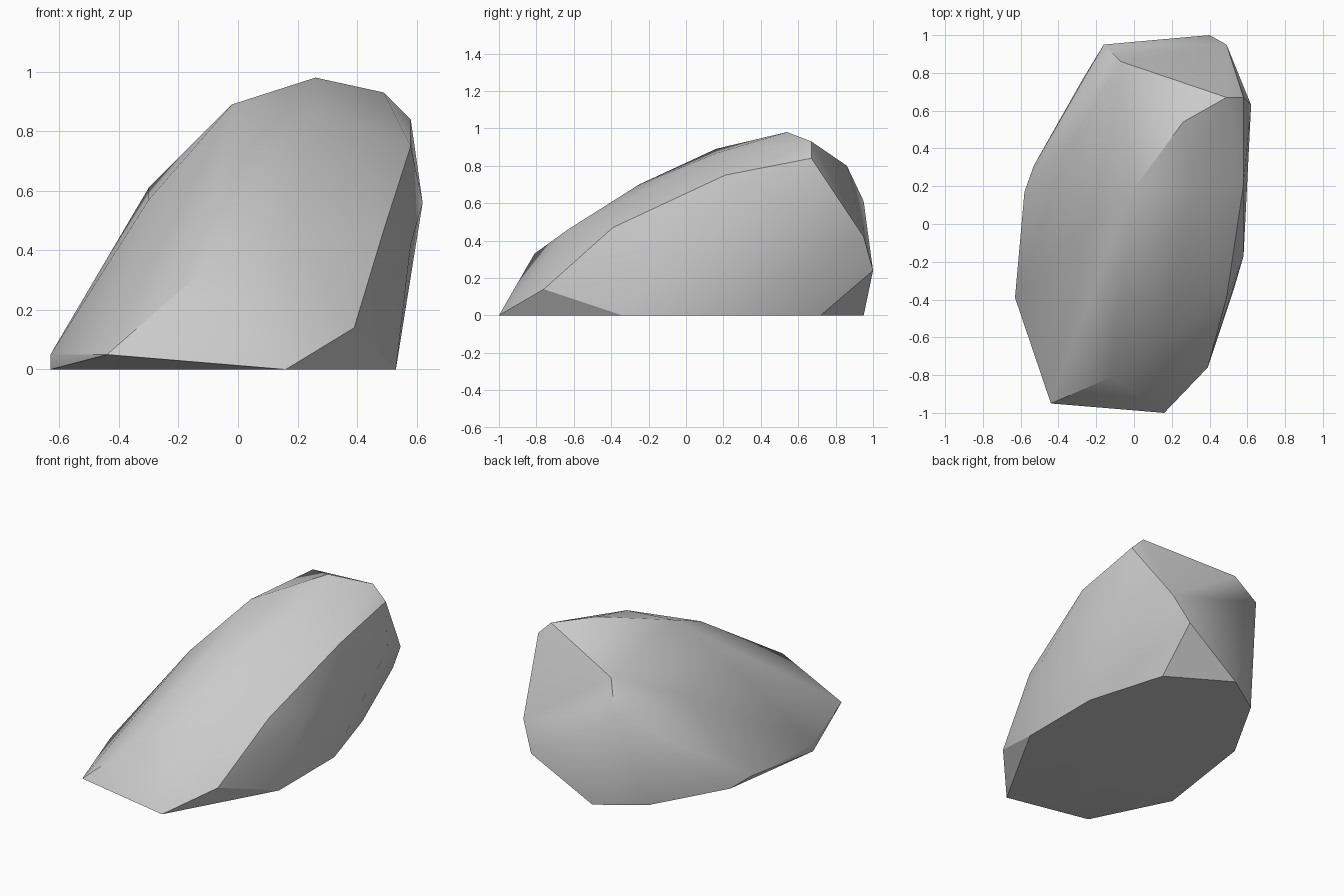
import bpy
import bmesh
from mathutils import Vector
from math import radians

default_cube = bpy.data.objects.get("Cube")
if default_cube:
    bpy.data.objects.remove(default_cube, do_unlink=True)

# Facet corners in hundredths of a unit, grouped by where they sit on the rock
base_outline = [(16, -100, 0), (-63, -39, 0), (-53, 31, 0), (-27, 77, 0),
                (0, 95, 0), (38, 72, 0), (53, 22, 0), (53, -34, 0)]
lower_rim = [(-44, -95, 5), (-63, -39, 5), (-58, 17, 4), (39, -76, 14), (40, 100, 24)]
left_flank = [(49, -39, 47), (58, -17, 42), (62, 63, 56), (58, 21, 75), (58, 67, 84)]
right_flank = [(-30, -6, 57), (-30, 49, 61)]
back_end = [(49, 95, 42), (-16, 95, 61), (-7, 86, 80)]
ridge = [(-12, -81, 33), (16, -63, 46), (7, -25, 70), (30, 17, 87),
         (-2, 16, 89), (26, 54, 98), (49, 67, 93)]


def make_material(name, color):
    material = bpy.data.materials.new(name)
    material.use_nodes = True
    material.diffuse_color = color
    shader = material.node_tree.nodes["Principled BSDF"]
    shader.inputs["Base Color"].default_value = color
    shader.inputs["Roughness"].default_value = 0.9
    return material


def hull_object(name, corners, material):
    """Wrap a tight convex skin around the corners."""
    bm = bmesh.new()
    for corner in corners:
        bm.verts.new(Vector(corner) / 100)
    bmesh.ops.convex_hull(bm, input=bm.verts[:])
    loose = [v for v in bm.verts if not v.link_faces]
    bmesh.ops.delete(bm, geom=loose, context="VERTS")
    # Merge the flat underside into one face
    bmesh.ops.dissolve_limit(bm, angle_limit=radians(0.5),
                             verts=bm.verts[:], edges=bm.edges[:])
    bmesh.ops.recalc_face_normals(bm, faces=bm.faces[:])
    mesh = bpy.data.meshes.new(name)
    bm.to_mesh(mesh)
    bm.free()
    mesh.materials.append(material)
    obj = bpy.data.objects.new(name, mesh)
    bpy.context.collection.objects.link(obj)
    return obj


# Boulder
stone = make_material("grey stone", (0.6, 0.6, 0.6, 1))
corners = base_outline + lower_rim + left_flank + right_flank + back_end + ridge
boulder = hull_object("boulder", corners, stone)

# Soft facets, crisp main edges
bpy.ops.object.select_all(action="DESELECT")
boulder.select_set(True)
bpy.context.view_layer.objects.active = boulder
bpy.ops.object.shade_smooth_by_angle(angle=radians(30))
